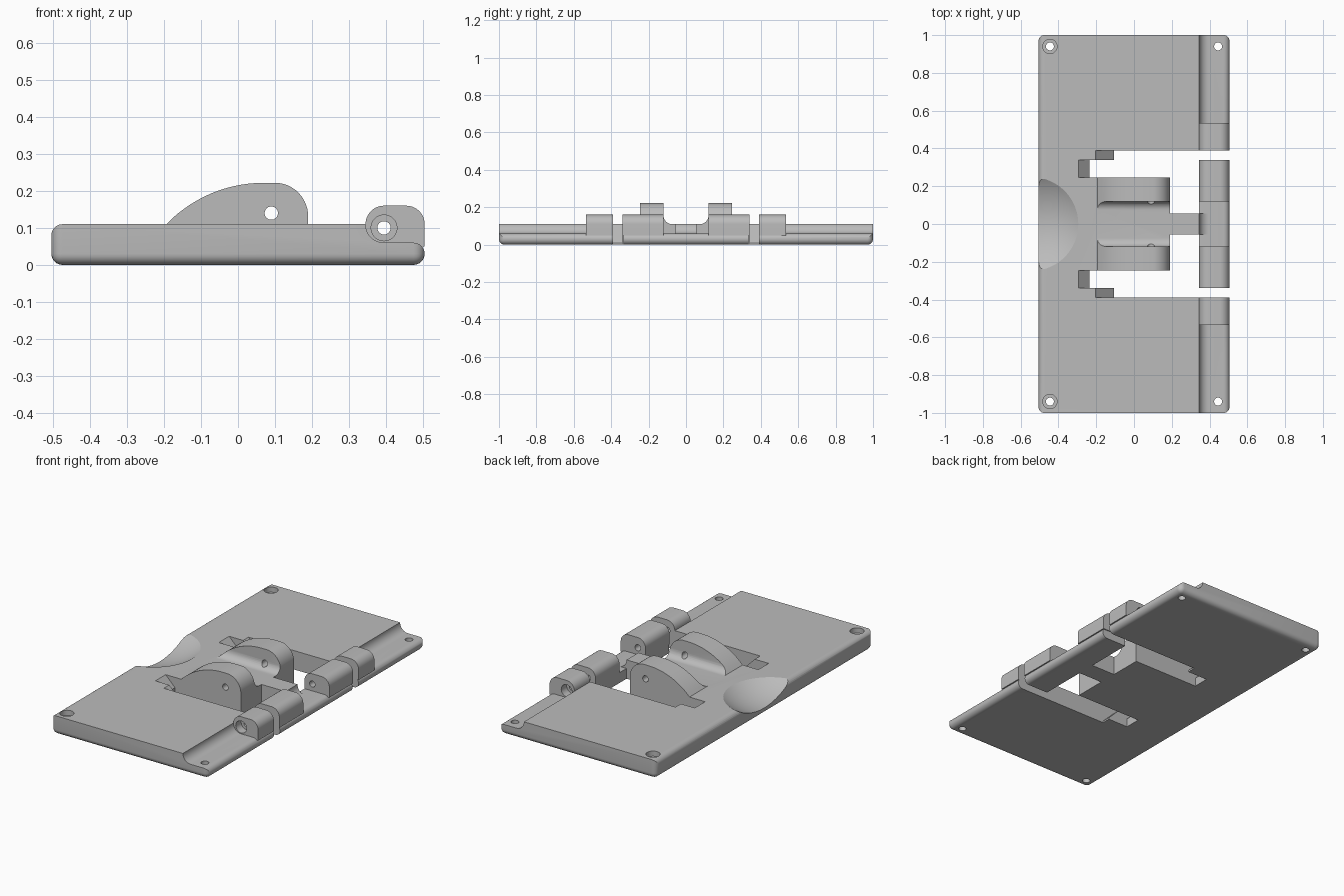
import bpy, bmesh
from math import sin, cos, radians
from mathutils import Vector, Matrix

cube = bpy.data.objects.get("Cube")
if cube:
    bpy.data.objects.remove(cube, do_unlink=True)

grey = bpy.data.materials.new("plain grey")
grey.use_nodes = True
tone = (0.5, 0.5, 0.5, 1)
grey.diffuse_color = tone
grey.node_tree.nodes["Principled BSDF"].inputs["Base Color"].default_value = tone


def finish(name, bm):
    bmesh.ops.recalc_face_normals(bm, faces=bm.faces)
    mesh = bpy.data.meshes.new(name)
    bm.to_mesh(mesh)
    bm.free()
    mesh.materials.append(grey)
    ob = bpy.data.objects.new(name, mesh)
    bpy.context.collection.objects.link(ob)
    return ob


def prism(name, profile, y0, y1):
    """Extrude an (x, z) profile along y."""
    bm = bmesh.new()
    face = bm.faces.new([bm.verts.new((x, y0, z)) for x, z in profile])
    ext = bmesh.ops.extrude_face_region(bm, geom=[face])
    moved = [v for v in ext["geom"] if isinstance(v, bmesh.types.BMVert)]
    bmesh.ops.translate(bm, verts=moved, vec=(0, y1 - y0, 0))
    return finish(name, bm)


def box(name, x0, x1, y0, y1, z0, z1):
    return prism(name, [(x0, z0), (x1, z0), (x1, z1), (x0, z1)], y0, y1)


def rod(name, centre, r0, r1, length, axis="Z"):
    bm = bmesh.new()
    bmesh.ops.create_cone(bm, cap_ends=True, segments=32, radius1=r0, radius2=r1, depth=length)
    turn = Matrix.Rotation(radians(90), 4, "X") if axis == "Y" else Matrix()
    bmesh.ops.transform(bm, matrix=Matrix.Translation(centre) @ turn, verts=bm.verts)
    return finish(name, bm)


def arc(cx, cz, rx, rz, a0, a1, n=14):
    angles = [radians(a0 + (a1 - a0) * i / n) for i in range(n + 1)]
    return [(cx + rx * cos(a), cz + rz * sin(a)) for a in angles]


def combine(ob, other, operation="DIFFERENCE"):
    mod = ob.modifiers.new(operation.lower(), "BOOLEAN")
    mod.operation, mod.object, mod.solver = operation, other, "EXACT"
    bpy.context.view_layer.objects.active = ob
    bpy.ops.object.modifier_apply(modifier=mod.name)
    bpy.data.objects.remove(other, do_unlink=True)


TOP, STEP, EDGE, BACK = 0.11, 0.06, 0.505, 0.345
PIN = (0.395, 0.10)

# Base plate: stepped profile with a concave fillet and rounded plan corners
plate = prism("base_plate", [(-EDGE, 0), (EDGE, 0), (EDGE, STEP)]
              + arc(0.395, TOP, 0.05, 0.05, 270, 180) + [(-EDGE, TOP)], -1, 1)
bm = bmesh.new()
bm.from_mesh(plate.data)
corners = [e for e in bm.edges if all(abs(abs(v.co.x) - EDGE) < 1e-4 and abs(abs(v.co.y) - 1) < 1e-4
                                      for v in e.verts)]
bmesh.ops.bevel(bm, geom=corners, offset=0.03, segments=6, profile=0.5, affect="EDGES")
bm.to_mesh(plate.data)
bm.free()

# Windows, spring slots with sloped ends, and screw holes
for s in (-1, 1):
    def span(a, b):
        return sorted((s * a, s * b))
    combine(plate, prism("slot_cutter", [(-0.215, 0.12), (-0.105, 0.01), (-0.105, -0.1),
                                         (0.6, -0.1), (0.6, 0.12)], *span(0.335, 0.39)))
    combine(plate, prism("window_cutter", [(-0.305, 0.12), (-0.235, 0.05), (-0.235, -0.1),
                                           (BACK, -0.1), (BACK, 0.12)], *span(0.245, 0.34)))
    combine(plate, box("tongue_cutter", 0.19, BACK, *span(0.055, 0.25), -0.1, 0.2))
    combine(plate, box("nub_cutter", 0.34, 0.4, *span(0.055, 0.12), STEP, 0.2))
    for x in (-0.445, 0.445):
        combine(plate, rod("screw_cutter", (x, s * 0.94, 0.05), 0.021, 0.021, 0.3))
    combine(plate, rod("countersink_cutter", (-0.445, s * 0.94, 0.105), 0.038, 0.038, 0.05))

# Finger dish at the free edge
bm = bmesh.new()
bmesh.ops.create_uvsphere(bm, u_segments=96, v_segments=96, radius=0.448)
bmesh.ops.translate(bm, verts=bm.verts, vec=(-0.543, 0, 0.483))
combine(plate, finish("dish_cutter", bm))

# Twin cam lobes with a round-bottomed trough between them
lobe_profile = ([(0.19, 0.09), (0.19, 0.13)] + arc(0.1, 0.13, 0.09, 0.092, 0, 90)
                + arc(0.07, -0.145, 0.367, 0.367, 90, 136) + [(-0.205, 0.09)])
lobes = prism("cam_lobes", lobe_profile, -0.245, 0.245)
bm = bmesh.new()
trough = [(0.12, 0.3)] + arc(0.075, TOP + 0.045, 0.045, 0.045, 0, -90, 8)
trough += [(-y, z) for y, z in reversed(trough)]
face = bm.faces.new([bm.verts.new((-0.4, y, z)) for y, z in trough])
ext = bmesh.ops.extrude_face_region(bm, geom=[face])
bmesh.ops.translate(bm, verts=[v for v in ext["geom"] if isinstance(v, bmesh.types.BMVert)], vec=(0.8, 0, 0))
combine(lobes, finish("trough_cutter", bm))
combine(lobes, rod("lobe_hole_cutter", (0.09, 0, 0.14), 0.018, 0.018, 1, "Y"))
combine(plate, lobes, "UNION")

# Hinge knuckles
knuckle_profile = ([(EDGE, 0.05), (EDGE, TOP)] + arc(0.455, TOP, 0.05, 0.05, 0, 90)
                   + arc(0.395, TOP, 0.05, 0.05, 90, 180) + [(BACK, 0.05)])
for s in (-1, 1):
    for a, b in ((0.12, 0.34), (0.39, 0.535)):
        combine(plate, prism("knuckle", knuckle_profile, *sorted((s * a, s * b))), "UNION")

# Pin bore with a counterbore at each end
for s in (-1, 1):
    for mid, length in ((0.23, 0.26), (0.47, 0.2)):
        combine(plate, rod("bore_cutter", (PIN[0], s * mid, PIN[1]), 0.018, 0.018, length, "Y"))
    combine(plate, rod("counterbore_cutter", (PIN[0], s * 0.525, PIN[1]), 0.035, 0.035, 0.08, "Y"))

# Smooth the curved faces, keep the edges crisp
bpy.ops.object.select_all(action="DESELECT")
plate.select_set(True)
bpy.context.view_layer.objects.active = plate
bpy.ops.object.shade_smooth_by_angle(angle=radians(25))
